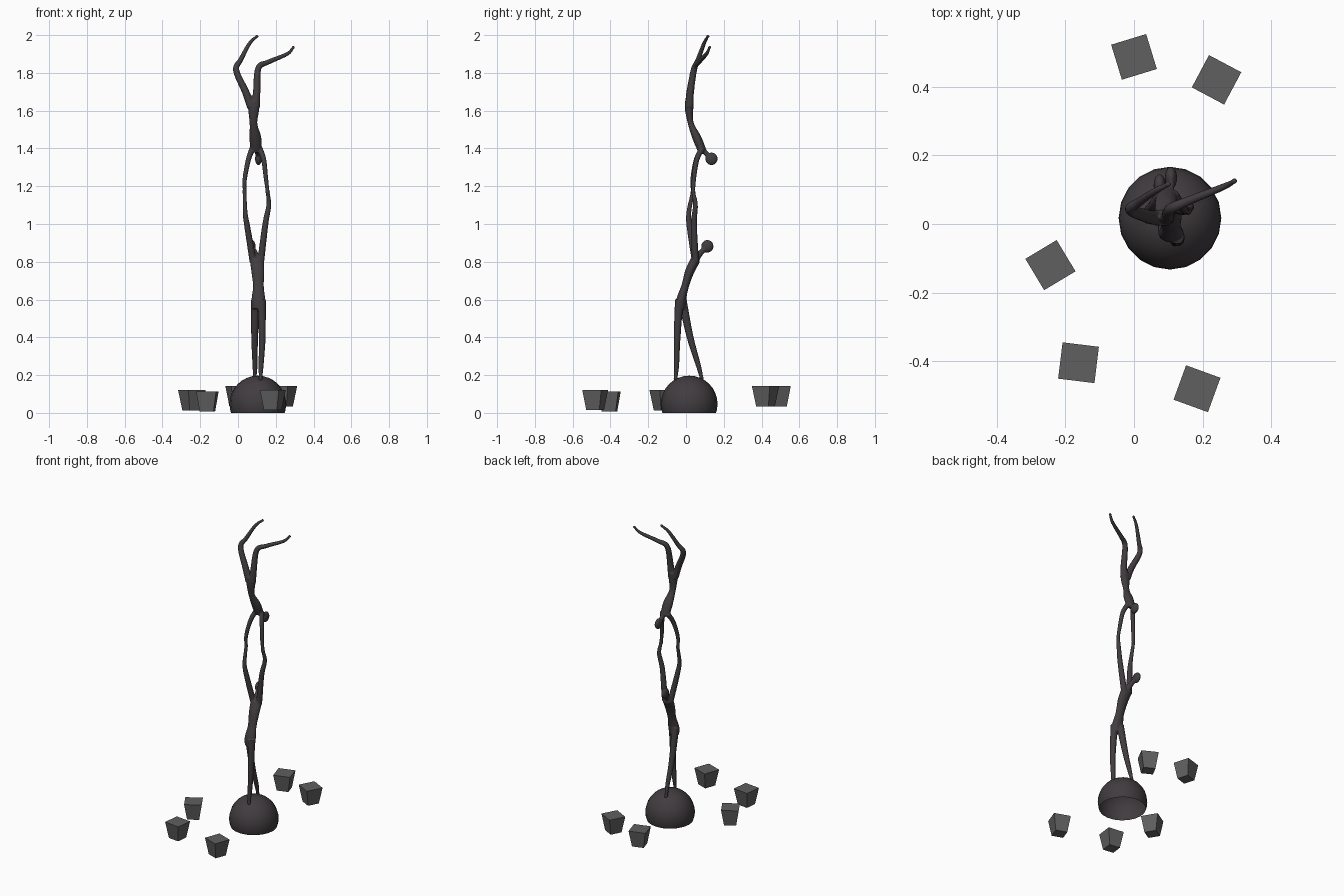
import bpy, bmesh, math
from mathutils import Vector, Matrix

if "Cube" in bpy.data.objects:
    bpy.data.objects.remove(bpy.data.objects["Cube"])


def material(name, rgb):
    m = bpy.data.materials.new(name)
    m.diffuse_color = (*rgb, 1)
    m.use_nodes = True
    m.node_tree.nodes["Principled BSDF"].inputs["Base Color"].default_value = m.diffuse_color
    return m


BRONZE = material("dark bronze", (0.052, 0.045, 0.050))
STONE = material("grey stone", (0.115, 0.115, 0.115))


def add_object(name, bm, mat):
    bmesh.ops.recalc_face_normals(bm, faces=bm.faces)
    me = bpy.data.meshes.new(name)
    bm.to_mesh(me)
    bm.free()
    me.materials.append(mat)
    ob = bpy.data.objects.new(name, me)
    bpy.context.collection.objects.link(ob)
    return ob


def smooth_path(pts, steps=6):
    """Catmull-Rom curve through the points."""
    p = [Vector(q) for q in pts]
    p = [2 * p[0] - p[1]] + p + [2 * p[-1] - p[-2]]
    path = []
    for a, b, c, d in zip(p, p[1:], p[2:], p[3:]):
        for s in range(steps):
            t = s / steps
            path.append(0.5 * (2 * b + (c - a) * t + (2 * a - 5 * b + 4 * c - d) * t * t
                               + (3 * b - a - 3 * c + d) * t ** 3))
    return path + [p[-2]]


def tube(bm, pts, flat=1.0, sides=12):
    """Closed tube through (x, y, z, radius) points, depth scaled by flat."""
    path = smooth_path(pts)
    rings = []
    for i, q in enumerate(path):
        ahead, behind = path[min(i + 1, len(path) - 1)], path[max(i - 1, 0)]
        tan = (ahead - behind).to_3d().normalized()
        side = Vector((1, 0, 0))
        side = (side - tan * side.dot(tan)).normalized()
        depth = tan.cross(side) * flat
        rings.append([bm.verts.new(q.to_3d() + q[3] * (side * math.cos(k * math.tau / sides)
                                                       + depth * math.sin(k * math.tau / sides)))
                      for k in range(sides)])
    for r, n in zip(rings, rings[1:]):
        for k in range(sides):
            bm.faces.new((r[k], r[(k + 1) % sides], n[(k + 1) % sides], n[k]))
    bm.faces.new(rings[0][::-1])
    bm.faces.new(rings[-1])


def ellipsoid(bm, centre, radii):
    bmesh.ops.create_uvsphere(bm, u_segments=16, v_segments=10, radius=1,
                              matrix=Matrix.Translation(centre) @ Matrix.Diagonal((*radii, 1)))


def limb(bm, pts, r0, r1):
    """Evenly tapering limb, with a small rounded hand or foot."""
    n = len(pts) - 1
    tube(bm, [(*p, r0 + (r1 - r0) * i / n) for i, p in enumerate(pts)])
    ellipsoid(bm, pts[-1], [r1 * 1.25] * 3)


def finish_figure(name, bm, head):
    """Add the narrow head and fuse everything into one cast body."""
    ellipsoid(bm, head, (.018, .033, .034))
    ob = add_object(name, bm, BRONZE)
    rm = ob.modifiers.new("fuse", 'REMESH')
    rm.mode = 'VOXEL'
    rm.voxel_size = 0.004
    rm.use_smooth_shade = True
    sm = ob.modifiers.new("soften", 'SMOOTH')
    sm.factor = 0.5
    sm.iterations = 4


# Standing figure: torso, neck, front leg, back leg, two raised arms
bm = bmesh.new()
tube(bm, [(.108, -.03, .55, .034), (.108, -.025, .6, .037), (.108, -.005, .67, .029),
          (.105, .02, .75, .035), (.1, .05, .81, .038)], .7)
limb(bm, [(.098, .05, .81), (.09, .075, .845), (.077, .11, .875)], .02, .012)
limb(bm, [(.125, -.036, .6), (.128, -.047, .4), (.122, -.05, .25), (.119, -.055, .18)], .023, .009)
limb(bm, [(.092, -.02, .6), (.088, .022, .4), (.09, .066, .25), (.088, .084, .18)], .023, .009)
limb(bm, [(.08, .05, .8), (.05, .02, .98), (.038, .015, 1.06), (.035, .036, 1.17)], .019, .010)
limb(bm, [(.12, .05, .8), (.145, .042, 1), (.163, .05, 1.1), (.157, .038, 1.17)], .019, .010)
finish_figure("standing_figure", bm, (.075, .113, .882))

# Inverted figure: torso, neck, two arms, left leg, right leg
bm = bmesh.new()
tube(bm, [(.096, .087, 1.385, .03), (.092, .058, 1.455, .032), (.082, .026, 1.53, .021),
          (.083, .017, 1.6, .029), (.085, .018, 1.65, .032)], .75)
limb(bm, [(.098, .08, 1.4), (.104, .105, 1.375), (.108, .13, 1.35)], .016, .012)
limb(bm, [(.076, .085, 1.4), (.055, .055, 1.34), (.036, .035, 1.24), (.035, .036, 1.17)], .016, .010)
limb(bm, [(.115, .085, 1.4), (.136, .057, 1.34), (.148, .042, 1.24), (.157, .038, 1.17)], .016, .010)
limb(bm, [(.07, .017, 1.62), (.04, .022, 1.7), (-.01, .042, 1.815), (.015, .064, 1.87),
          (.062, .096, 1.957), (.1, .116, 1.993)], .023, .007)
limb(bm, [(.094, .017, 1.62), (.099, .023, 1.7), (.108, .044, 1.825), (.16, .068, 1.857),
          (.26, .108, 1.9), (.293, .125, 1.935)], .023, .007)
finish_figure("inverted_figure", bm, (.108, .135, 1.345))

# Hollow dome base, open underneath
bm = bmesh.new()
bmesh.ops.create_uvsphere(bm, u_segments=20, v_segments=16, radius=.15,
                          matrix=Matrix.Translation((.105, .017, .047)))
bmesh.ops.bisect_plane(bm, geom=bm.verts[:] + bm.edges[:] + bm.faces[:],
                       plane_co=(0, 0, 0), plane_no=(0, 0, -1), clear_outer=True)
for f in bm.faces:
    f.smooth = True
add_object("dome_base", bm, BRONZE)

# Tapered blocks around the base: x, y, turn in degrees, bottom height
BLOCKS = [(0, .488, 17, .035), (.241, .421, -28, .035), (-.244, -.12, 31, .013),
          (-.162, -.405, -7, .007), (.184, -.481, -20, .015)]
for i, (x, y, turn, z) in enumerate(BLOCKS):
    bm = bmesh.new()
    place = Matrix.Translation((x, y, z + .0535)) @ Matrix.Rotation(math.radians(turn + 45), 4, 'Z')
    bmesh.ops.create_cone(bm, cap_ends=True, segments=4, radius1=.052, radius2=.0755,
                          depth=.107, matrix=place)
    add_object(f"tapered_block_{i + 1}", bm, STONE)
